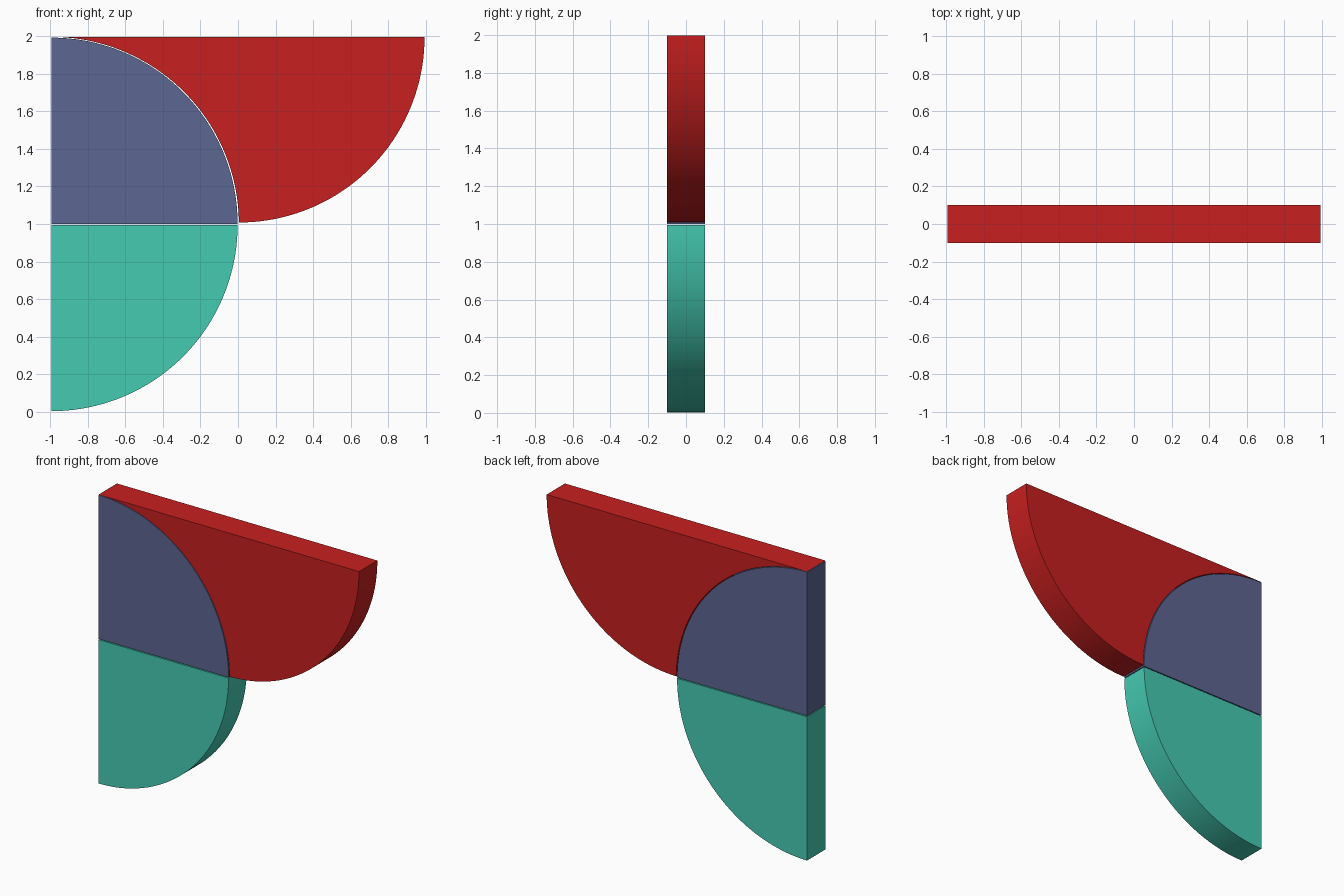
import bpy, bmesh
from math import sin, cos, radians

if "Cube" in bpy.data.objects:
    bpy.data.objects.remove(bpy.data.objects["Cube"])

HALF = 0.1      # half thickness in y
LEFT = -0.995   # straight left side
STEPS = 40      # segments per quarter arc


def arc(cx, cz, r, start, end):
    """Points on an arc in the xz plane, angles in degrees."""
    angles = [radians(start + (end - start) * i / STEPS) for i in range(STEPS + 1)]
    return [(cx + r * cos(a), cz + r * sin(a)) for a in angles]


def plate(name, outline, color):
    """Extrude an xz outline to a solid plate with smooth curved sides."""
    bm = bmesh.new()
    face = bm.faces.new([bm.verts.new((x, -HALF, z)) for x, z in outline])
    result = bmesh.ops.extrude_face_region(bm, geom=[face], use_keep_orig=True)
    moved = [v for v in result["geom"] if isinstance(v, bmesh.types.BMVert)]
    bmesh.ops.translate(bm, verts=moved, vec=(0, 2 * HALF, 0))
    bmesh.ops.recalc_face_normals(bm, faces=bm.faces[:])
    mesh = bpy.data.meshes.new(name)
    bm.to_mesh(mesh)
    bm.free()
    obj = bpy.data.objects.new(name, mesh)
    bpy.context.collection.objects.link(obj)
    mat = bpy.data.materials.new(name + "_color")
    mat.diffuse_color = color
    mat.use_nodes = True
    mat.node_tree.nodes["Principled BSDF"].inputs["Base Color"].default_value = mat.diffuse_color
    mesh.materials.append(mat)
    bpy.ops.object.select_all(action="DESELECT")
    obj.select_set(True)
    bpy.context.view_layer.objects.active = obj
    bpy.ops.object.shade_smooth_by_angle(angle=radians(30))


# Lower quarter disc
plate("lower_quarter", [(LEFT, 0.997)] + arc(LEFT, 0.997, 0.993, -90, 0)[:-1]
      + [(-0.002, 0.997)], (0.06, 0.6, 0.45, 1))

# Upper quarter disc
plate("upper_quarter", [(LEFT, 1.003)] + arc(LEFT, 1.003, 0.993, 0, 90),
      (0.107, 0.133, 0.283, 1))

# Wing: concave arc around the upper disc, convex arc on the right, flat top
concave = arc(LEFT, 1.0, 1.0, 90, 0.5)
convex = arc(0.005, 2.0, 0.99, -90, 0)
plate("upper_wing", concave + convex[1:], (0.58, 0.014, 0.014, 1))

# Ground the lowest point at z = 0
low = min(v.co.z for v in bpy.data.objects["lower_quarter"].data.vertices)
for obj in bpy.context.collection.objects:
    obj.location.z -= low / 2
